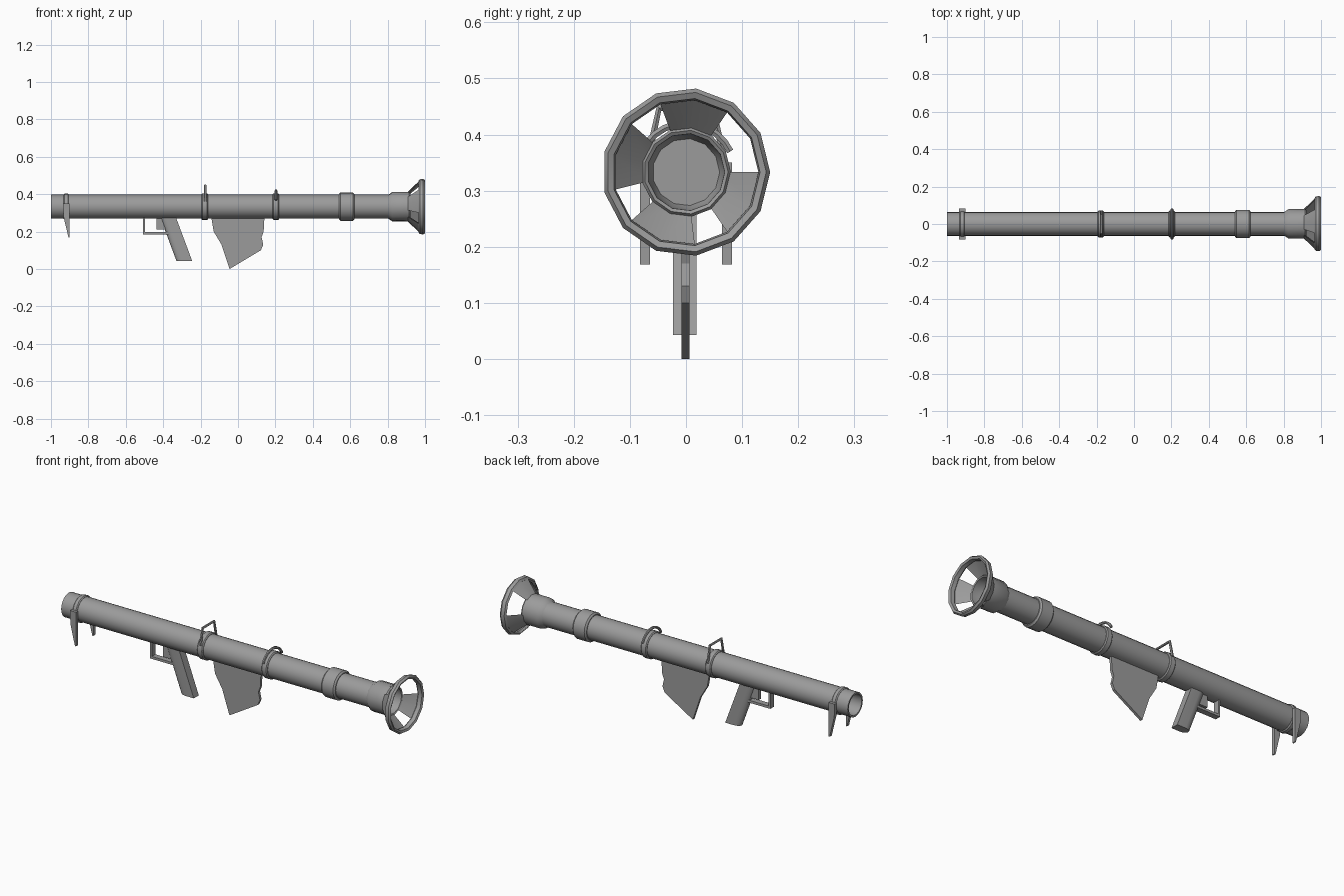
import bpy, bmesh
from math import sin, cos, pi, radians

cube = bpy.data.objects.get("Cube")
if cube:
    bpy.data.objects.remove(cube, do_unlink=True)

AXIS = 0.333   # height of the tube axis
SIDES = 13     # facets of the flared muzzle

metal = bpy.data.materials.new("gunmetal grey")
metal.use_nodes = True
GREY = (0.33, 0.33, 0.33, 1)
metal.diffuse_color = GREY
metal.node_tree.nodes["Principled BSDF"].inputs["Base Color"].default_value = GREY


def finish(name, bm, smooth=True):
    bmesh.ops.recalc_face_normals(bm, faces=bm.faces[:])
    mesh = bpy.data.meshes.new(name)
    bm.to_mesh(mesh)
    bm.free()
    mesh.materials.append(metal)
    obj = bpy.data.objects.new(name, mesh)
    bpy.context.collection.objects.link(obj)
    if smooth:
        bpy.ops.object.select_all(action='DESELECT')
        obj.select_set(True)
        bpy.context.view_layer.objects.active = obj
        bpy.ops.object.shade_smooth_by_angle(angle=radians(35))
    return obj


def lathe(name, profile, sides=20, closed=True, skip=()):
    """Revolve (x, radius) points around the tube axis, leaving out skipped facets."""
    bm = bmesh.new()
    rings = []
    for i in range(sides):
        a = 2 * pi * i / sides
        rings.append([bm.verts.new((x, r * cos(a), AXIS + r * sin(a))) for x, r in profile])
    n = len(profile)
    for i in range(sides):
        if i in skip:
            continue
        here, nxt = rings[i], rings[(i + 1) % sides]
        for j in range(n if closed else n - 1):
            k = (j + 1) % n
            bm.faces.new((here[j], here[k], nxt[k], nxt[j]))
    bmesh.ops.remove_doubles(bm, verts=bm.verts[:], dist=0.0001)
    return finish(name, bm)


def band(name, x0, x1, r, b=0.005, sides=20):
    return lathe(name, [(x0, 0.058), (x0, r - b), (x0 + b, r), (x1 - b, r),
                        (x1, r - b), (x1, 0.058)], sides)


def plate(name, outline, y0, y1):
    """Extrude an (x, z) outline between two y values."""
    bm = bmesh.new()
    face = bm.faces.new([bm.verts.new((x, y0, z)) for x, z in outline])
    ext = bmesh.ops.extrude_face_region(bm, geom=[face])
    for v in ext["geom"]:
        if isinstance(v, bmesh.types.BMVert):
            v.co.y = y1
    return finish(name, bm, smooth=False)


def wire(name, points, radius):
    """Round bar along a path, turned into a mesh."""
    curve = bpy.data.curves.new(name, 'CURVE')
    curve.dimensions = '3D'
    curve.bevel_depth = radius
    curve.bevel_resolution = 1
    curve.use_fill_caps = True
    spline = curve.splines.new('POLY')
    spline.points.add(len(points) - 1)
    for p, co in zip(spline.points, points):
        p.co = (*co, 1)
    temp = bpy.data.objects.new(name + " path", curve)
    bpy.context.collection.objects.link(temp)
    bm = bmesh.new()
    bm.from_mesh(temp.evaluated_get(bpy.context.evaluated_depsgraph_get()).to_mesh())
    bpy.data.objects.remove(temp, do_unlink=True)
    return finish(name, bm)


# Launch tube with recessed rear end
lathe("launch_tube", [(-0.93, 0), (-0.93, 0.055), (-1, 0.055), (-1, 0.064),
                      (0.82, 0.064), (0.82, 0)], closed=False)

# Widened muzzle with a rounded rim and a recessed end
lathe("muzzle", [(0.80, 0.062), (0.825, 0.079), (0.9, 0.079), (0.915, 0.08), (0.922, 0.075),
                 (0.918, 0.069), (0.87, 0.067), (0.85, 0.06), (0.85, 0)], SIDES, closed=False)

# Blast deflector: outer ring and four flared vanes
lathe("deflector_ring", [(0.965, 0.138), (0.972, 0.147), (0.99, 0.15), (1, 0.143),
                         (0.995, 0.132), (0.975, 0.129)], SIDES)
lathe("deflector_vanes", [(0.9, 0.072), (0.97, 0.14), (0.974, 0.137), (0.906, 0.069)],
      SIDES, skip=(0, 1, 4, 7, 10))

# Bands around the tube
band("coupling_collar", 0.54, 0.622, 0.076, 0.008)
band("front_sight_band", 0.185, 0.22, 0.071)
band("rear_sight_band", -0.195, -0.16, 0.071)
band("rear_band", -0.932, -0.905, 0.07)

# Front sight: curved bar over the top of the tube
arc = [radians(25 + 13 * i) for i in range(11)]
wire("front_sight", [(0.203, 0.087 * cos(a), AXIS + 0.087 * sin(a)) for a in arc], 0.007)

# Rear sight: trapezoid loop
wire("rear_sight", [(-0.175, -0.067, 0.36), (-0.175, -0.048, 0.447),
                    (-0.175, 0.048, 0.447), (-0.175, 0.067, 0.36)], 0.007)

# Pointed hooks on both sides of the rear band
for side, s in (("left", 1), ("right", -1)):
    plate(side + "_rear_hook", [(-0.935, 0.35), (-0.9, 0.35), (-0.9, 0.168), (-0.906, 0.168),
                                (-0.933, 0.28)], s * 0.064, s * 0.082)

# Shoulder stock
plate("shoulder_stock", [(-0.145, 0.29), (0.142, 0.29), (0.137, 0.2), (0.126, 0.17),
                         (0.135, 0.13), (0.122, 0.1), (-0.045, 0.0), (-0.088, 0.13),
                         (-0.13, 0.2)], -0.008, 0.006)

# Slanted grip: flat front, rounded back
bm = bmesh.new()
section = [(0.0, 0.021), (0.0, -0.021)]
section += [(-0.05 - 0.034 * sin(pi * i / 8), -0.021 * cos(pi * i / 8)) for i in range(9)]
grip_ends = [[bm.verts.new((x0 + dx, y - 0.002, z)) for dx, y in section]
             for x0, z in ((-0.337, 0.29), (-0.245, 0.043))]
for end in grip_ends:
    bm.faces.new(end)
for i in range(len(section)):
    k = (i + 1) % len(section)
    bm.faces.new((grip_ends[0][i], grip_ends[0][k], grip_ends[1][k], grip_ends[1][i]))
finish("grip", bm)

# Trigger housing and guard
plate("trigger_housing", [(-0.435, 0.29), (-0.36, 0.29), (-0.36, 0.21), (-0.435, 0.21)],
      -0.012, 0.008)
plate("trigger_guard", [(-0.507, 0.29), (-0.507, 0.184), (-0.36, 0.184), (-0.36, 0.197),
                        (-0.497, 0.197), (-0.497, 0.29)], -0.017, 0.013)
